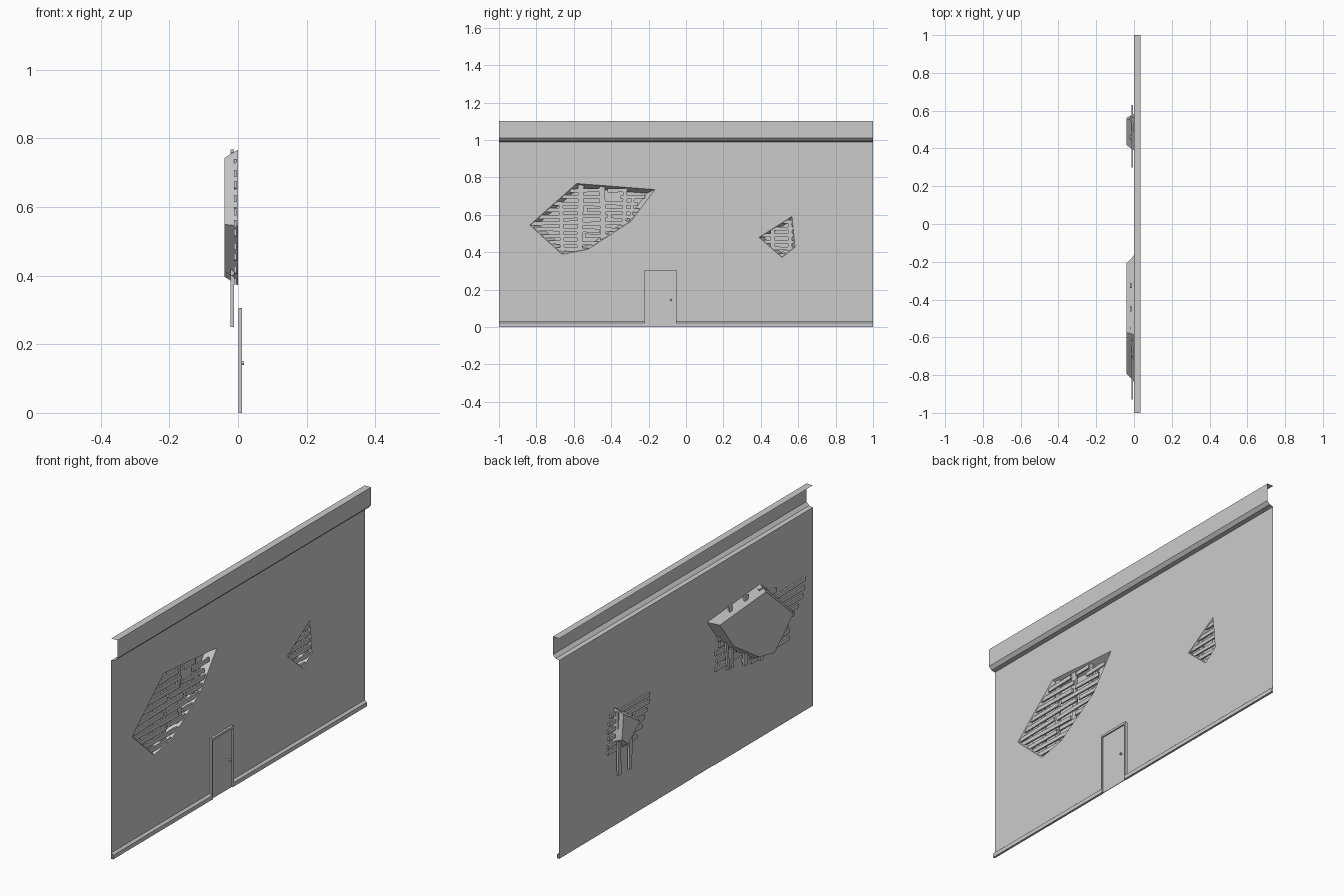
import bpy, bmesh, math, random
from mathutils import Vector, Matrix

if "Cube" in bpy.data.objects:
    bpy.data.objects.remove(bpy.data.objects["Cube"])

random.seed(4)


def finish(name, bm):
    me = bpy.data.meshes.new(name)
    bm.to_mesh(me)
    bm.free()
    ob = bpy.data.objects.new(name, me)
    bpy.context.collection.objects.link(ob)
    return ob


def add_bar(bm, x0, x1, y0, y1, z0, z1, tilt=0.0):
    """Box given by its extents, tilted about x around its centre."""
    c = Vector(((x0 + x1) / 2, (y0 + y1) / 2, (z0 + z1) / 2))
    m = (Matrix.Translation(c) @ Matrix.Rotation(tilt, 4, 'X')
         @ Matrix.Diagonal((x1 - x0, y1 - y0, z1 - z0, 1)))
    bmesh.ops.create_cube(bm, size=1, matrix=m)


def add_strip(bm, profile, y0, y1):
    """Open (x, z) profile swept along y."""
    a = [bm.verts.new((x, y0, z)) for x, z in profile]
    b = [bm.verts.new((x, y1, z)) for x, z in profile]
    for i in range(len(profile) - 1):
        bm.faces.new((a[i], b[i], b[i + 1], a[i + 1]))


# outlines as (y, z)
BIG = [(-.835, .545), (-.585, .767), (-.166, .735), (-.294, .565), (-.524, .415), (-.663, .388)]
SMALL = [(.39, .479), (.567, .591), (.583, .425), (.513, .372)]
D0, D1, DT = -.222, -.051, .305          # door frame extents
OUTER = [(-1, 0), (D0, 0), (D0, DT), (D1, DT), (D1, 0), (1, 0), (1, .99), (-1, .99)]

# wall sheet with door opening and two broken holes
bm = bmesh.new()
edges = []
for loop in (OUTER, BIG, SMALL):
    vs = [bm.verts.new((0, y, z)) for y, z in loop]
    edges += [bm.edges.new((vs[i], vs[i - 1])) for i in range(len(vs))]
bmesh.ops.triangle_fill(bm, use_beauty=True, edges=edges, normal=(1, 0, 0))
finish("wall", bm)


# tapered recesses behind the holes
def recess(name, loop, scale, centre):
    bm = bmesh.new()
    front = [bm.verts.new((0, y, z)) for y, z in loop]
    back = [bm.verts.new((-.04, centre[0] + (y - centre[0]) * scale,
                          centre[1] + (z - centre[1]) * scale)) for y, z in loop]
    n = len(loop)
    for i in range(n):
        j = (i + 1) % n
        bm.faces.new((front[i], front[j], back[j], back[i]))
    bm.faces.new(back)
    bmesh.ops.recalc_face_normals(bm, faces=bm.faces)
    finish(name, bm)


recess("large_recess", BIG, .87, (-.5, .58))
recess("small_recess", SMALL, .74, (.5, .47))


# horizontal laths and the upright studs behind them
def laths(name, rows, height, tilt):
    bm = bmesh.new()
    for z, *spans in rows:
        for y0, y1 in spans:
            add_bar(bm, -.012, -.004, y0, y1, z - height / 2, z + height / 2,
                    random.uniform(-tilt, tilt))
    finish(name, bm)


def studs(name, items):
    bm = bmesh.new()
    for y, z0, z1, w, t in items:
        add_bar(bm, -.022, -.012, y - w / 2, y + w / 2, z0, z1, t)
    finish(name, bm)


laths("large_laths", [
    (.415, (-.80, -.50)),
    (.450, (-.80, -.43)),
    (.485, (-.79, -.56), (-.54, -.22)),
    (.520, (-.84, -.46), (-.43, -.23)),
    (.555, (-.87, -.58), (-.56, -.22)),
    (.590, (-.91, -.42), (-.40, -.25)),
    (.625, (-.92, -.55), (-.53, -.24)),
    (.660, (-.93, -.45), (-.43, -.26)),
    (.695, (-.70, -.44), (-.35, -.22)),
    (.730, (-.62, -.46), (-.42, -.33))], .02, .035)
studs("large_studs", [(-.665, .40, .66, .022, .03), (-.565, .40, .76, .03, -.02),
                      (-.445, .42, .768, .03, .02), (-.33, .45, .765, .022, -.04),
                      (-.295, .45, .70, .016, -.1)])
laths("small_laths", [(.385, (.40, .63)), (.42, (.36, .63)), (.455, (.34, .62)),
                      (.49, (.32, .63)), (.525, (.30, .62)), (.56, (.30, .61))], .018, .03)
studs("small_studs", [(.465, .25, .52, .022, .02), (.555, .25, .57, .022, -.02)])

# cornice
bm = bmesh.new()
add_strip(bm, [(0, .99), (.02, .994), (.035, 1.01), (.035, 1.1), (0, 1.1)], -1, 1)
finish("cornice", bm)

# baseboards either side of the door
bm = bmesh.new()
for y0, y1 in ((-1, D0), (D1, 1)):
    add_strip(bm, [(0, 0), (.011, 0), (.011, .02), (0, .03)], y0, y1)
finish("baseboard", bm)

# door frame
bm = bmesh.new()
for y0, y1, z0, z1 in ((D0, D0 + .007, 0, DT), (D1 - .007, D1, 0, DT),
                       (D0 + .007, D1 - .007, DT - .011, DT)):
    add_bar(bm, .001, .012, y0, y1, z0, z1)
finish("door_frame", bm)

# door panel
bm = bmesh.new()
add_bar(bm, .002, .005, D0 + .007, D1 - .007, 0, DT - .011)
finish("door", bm)

# door knob: stem and round head
bm = bmesh.new()
turn = Matrix.Rotation(math.pi / 2, 4, 'Y')
for x, r, d in ((.008, .003, .008), (.0145, .006, .006)):
    bmesh.ops.create_cone(bm, cap_ends=True, segments=12, radius1=r, radius2=r * .8, depth=d,
                          matrix=Matrix.Translation((x, -.08, .145)) @ turn)
finish("door_knob", bm)
